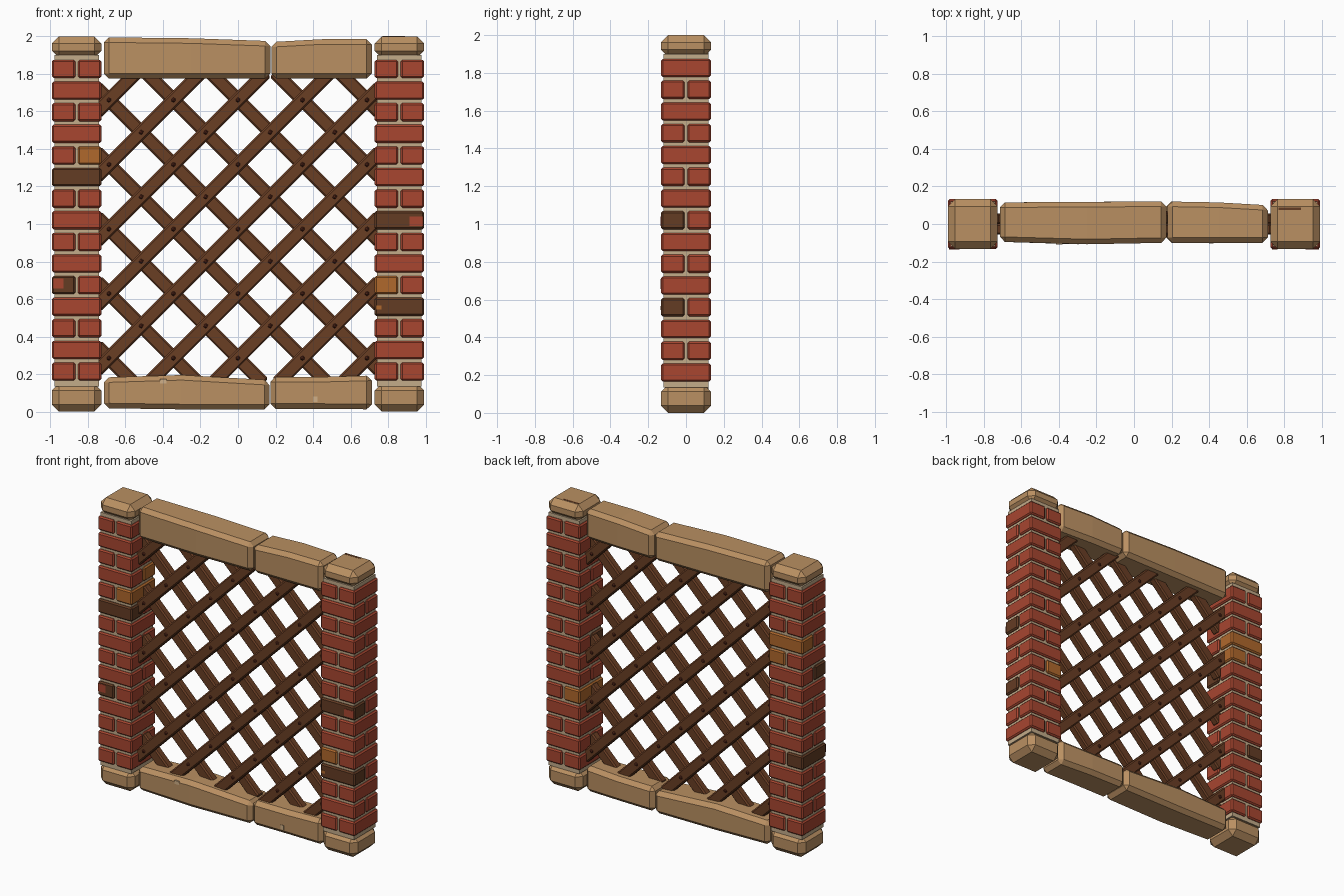
import bpy, bmesh, math
from mathutils import Matrix, Vector

cube = bpy.data.objects.get("Cube")
if cube:
    bpy.data.objects.remove(cube, do_unlink=True)


def material(name, r, g, b):
    """Make a flat material from display-space channel values (0-255)."""
    col = [((v / 255 + 0.055) / 1.055) ** 2.4 for v in (r, g, b)] + [1]
    m = bpy.data.materials.new(name)
    m.use_nodes = True
    m.diffuse_color = col
    bsdf = m.node_tree.nodes["Principled BSDF"]
    bsdf.inputs["Base Color"].default_value = col
    bsdf.inputs["Roughness"].default_value = 0.9
    return m


RED = material("red brick", 168, 70, 48)
DARK = material("dark brick", 100, 60, 36)
ORANGE = material("orange brick", 176, 104, 44)
MORTAR = material("mortar", 196, 172, 138)
STONE = material("tan stone", 186, 144, 98)
CHIP = material("pale chip", 208, 176, 136)
WOOD = material("brown wood", 106, 62, 36)
RIVET = material("rivet", 92, 42, 28)


def finish(name, bm, mats, bevel=0, segments=1):
    bmesh.ops.recalc_face_normals(bm, faces=bm.faces)
    mesh = bpy.data.meshes.new(name)
    bm.to_mesh(mesh)
    bm.free()
    for m in mats:
        mesh.materials.append(m)
    ob = bpy.data.objects.new(name, mesh)
    bpy.context.collection.objects.link(ob)
    if bevel:
        mod = ob.modifiers.new("bevel", "BEVEL")
        mod.width, mod.segments = bevel, segments
        mod.limit_method = "ANGLE"
        mod.angle_limit = math.radians(50)
    return ob


def add_box(bm, lo, hi, mat=0, turn=None):
    """Add a box between two corners, optionally transformed by a matrix."""
    lo, hi = Vector(lo), Vector(hi)
    mtx = Matrix.Translation((lo + hi) / 2) @ Matrix.Diagonal((*(hi - lo), 1))
    verts = bmesh.ops.create_cube(bm, size=1, matrix=(turn or Matrix()) @ mtx)["verts"]
    for f in {f for v in verts for f in v.link_faces}:
        f.material_index = mat


def box(name, lo, hi, mat, bevel=0):
    bm = bmesh.new()
    add_box(bm, lo, hi)
    return finish(name, bm, [mat], bevel)


# Brick columns: courses alternate between bricks split across x and across y
COURSES, BASE, PITCH, HEIGHT = 15, 0.165, 0.1152, 0.097
HALF, JOINT = 0.132, 0.007
# odd bricks keyed by (column side, course, half): material slot
SPECIAL = {(-1, 10, 1): 2, (-1, 11, 1): 2, (-1, 9, -1): 1, (-1, 4, -1): 1,
           (1, 7, -1): 1, (1, 3, -1): 1, (1, 4, -1): 2}


def column(side, label):
    cx = side * 0.86
    bm = bmesh.new()
    for i in range(COURSES):
        z = BASE + i * PITCH
        for h in (-1, 1):
            a, b = sorted((h * JOINT, h * HALF))
            slot = SPECIAL.get((side, i, h), 0)
            if i % 2 == 0:
                add_box(bm, (cx + a, -HALF, z), (cx + b, HALF, z + HEIGHT), slot)
            else:
                add_box(bm, (cx - HALF, a, z), (cx + HALF, b, z + HEIGHT), slot)
    finish(label + "_bricks", bm, [RED, DARK, ORANGE], 0.009)
    core = 0.119
    box(label + "_mortar", (cx - core, -core, 0.135), (cx + core, core, 1.9), MORTAR)
    # rough stones above and below the column
    for part, z0, z1 in (("cap", 1.885, 2.0), ("base", 0.0, 0.15)):
        bm = bmesh.new()
        add_box(bm, (cx - HALF, -HALF, z0), (cx + HALF, HALF, z1))
        finish(label + "_" + part, bm, [STONE], 0.038)


column(-1, "right_column")
column(1, "left_column")

# Worn patches on bricks and stones
box("patch_red_right", (-0.985, -0.135, 0.655), (-0.93, -0.13, 0.71), RED)
box("patch_red_left", (0.915, -0.135, 0.99), (0.985, -0.13, 1.04), RED)
box("patch_orange_left", (0.735, -0.135, 0.545), (0.765, -0.13, 0.565), ORANGE)
box("cap_streak", (0.77, 0.075, 1.997), (0.89, 0.088, 2.001), DARK)


# Stone beams: lofted through stations (x, low z, high z, front y, back y)
def beam(name, stations):
    bm = bmesh.new()
    rings = [[bm.verts.new((x, y, z)) for y, z in
              ((y0, z0), (y1, z0), (y1, z1), (y0, z1))]
             for x, z0, z1, y0, y1 in stations]
    for r, s in zip(rings, rings[1:]):
        for k in range(4):
            n = (k + 1) % 4
            bm.faces.new((r[k], r[n], s[n], s[k]))
    bm.faces.new(rings[0])
    bm.faces.new(rings[-1])
    finish(name, bm, [STONE], 0.027)


beam("top_beam_long", [(-0.715, 1.775, 1.995, -0.095, 0.115),
                       (-0.25, 1.775, 1.99, -0.108, 0.118),
                       (0.172, 1.775, 1.975, -0.1, 0.12)])
beam("top_beam_short", [(0.178, 1.775, 1.97, -0.1, 0.12),
                        (0.45, 1.775, 1.985, -0.1, 0.115),
                        (0.713, 1.775, 1.985, -0.1, 0.1)])
beam("bottom_beam_long", [(-0.715, 0.018, 0.182, -0.095, 0.115),
                          (-0.3, 0.012, 0.195, -0.108, 0.118),
                          (0.168, 0.012, 0.168, -0.1, 0.12)])
beam("bottom_beam_short", [(0.172, 0.015, 0.185, -0.1, 0.12),
                           (0.45, 0.015, 0.185, -0.1, 0.115),
                           (0.713, 0.012, 0.192, -0.1, 0.1)])
box("chip_long", (-0.415, -0.109, 0.15), (-0.38, -0.1, 0.175), CHIP)
box("chip_short", (0.4, -0.104, 0.05), (0.425, -0.097, 0.08), CHIP)

# Lattice: two layers of diagonal slats, rising right in front, rising left behind
STEP, MID = 0.172, 0.973
XLIM, ZLOW, ZHIGH, WIDE, DEEP = 0.755, 0.15, 1.81, 0.037, 0.057
for slope, label, y0, y1 in ((1, "front_slats", -DEEP, 0), (-1, "back_slats", 0, DEEP)):
    bm = bmesh.new()
    for k in range(-4, 5):
        c = MID + 2 * STEP * k
        # range of t = slope * x along the slat z = c + t
        t0, t1 = max(-XLIM, ZLOW - c), min(XLIM, ZHIGH - c)
        if t1 - t0 < 0.08:
            continue
        t = (t0 + t1) / 2
        half = (t1 - t0) / math.sqrt(2)
        turn = (Matrix.Translation((slope * t, 0, c + t))
                @ Matrix.Rotation(-slope * math.pi / 4, 4, "Y"))
        add_box(bm, (-half, y0, -WIDE), (half, y1, WIDE), 0, turn)
    finish(label, bm, [WOOD], 0.009)

# Rivets on both sides of every crossing
bm = bmesh.new()
for i in range(-4, 5):
    for j in range(-5, 6):
        x, z = i * STEP, MID + j * STEP
        if (i + j) % 2 == 0 and 0.2 < z < 1.76:
            for y in (-DEEP, DEEP):
                bmesh.ops.create_icosphere(bm, subdivisions=1, radius=0.013,
                                           matrix=Matrix.Translation((x, y, z)))
finish("rivets", bm, [RIVET])
